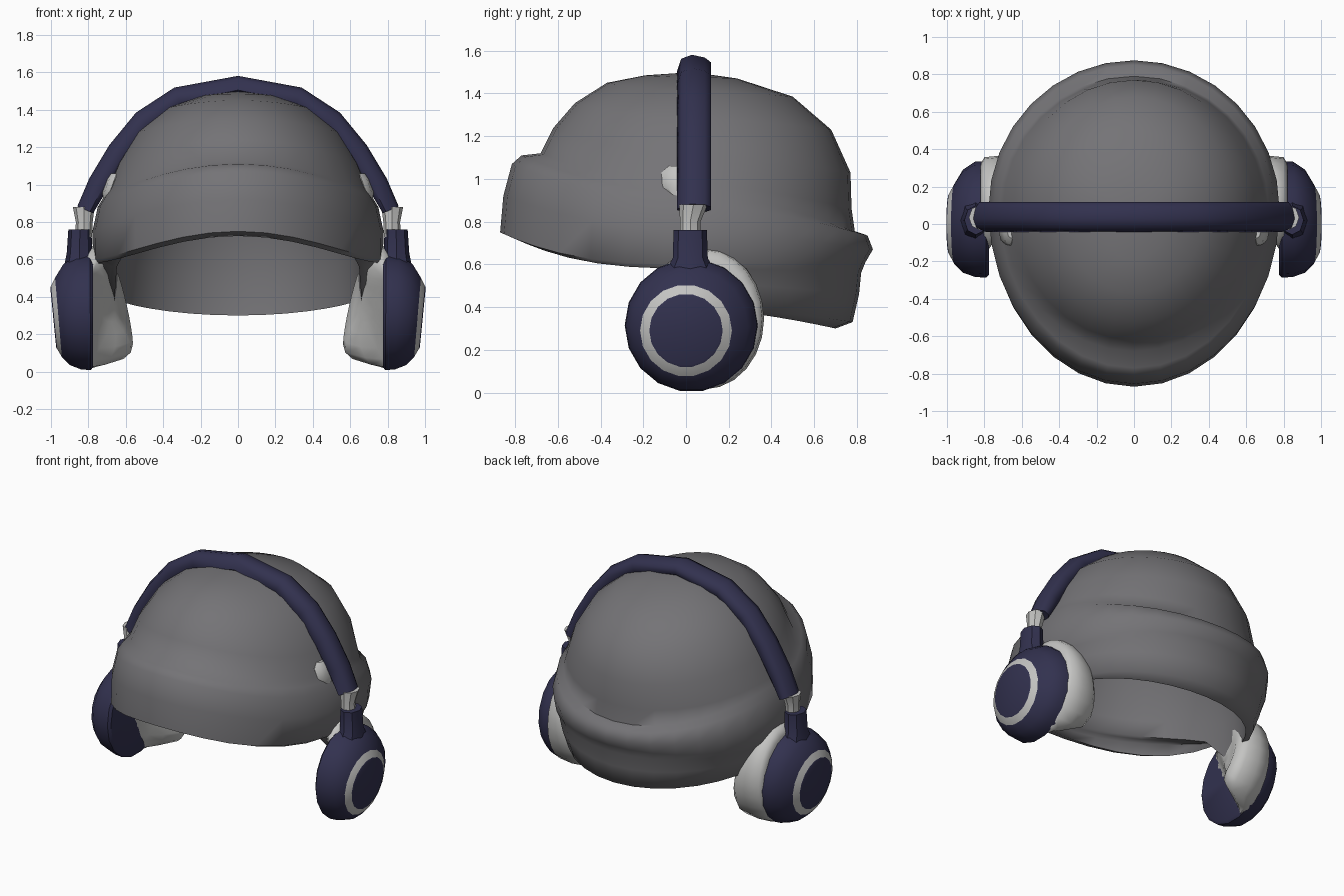
import bpy, bmesh, math
from mathutils import Vector

if "Cube" in bpy.data.objects:
    bpy.data.objects.remove(bpy.data.objects["Cube"])


def material(name, rgb):
    m = bpy.data.materials.new(name)
    m.diffuse_color = (*rgb, 1)
    m.use_nodes = True
    m.node_tree.nodes["Principled BSDF"].inputs["Base Color"].default_value = m.diffuse_color
    return m


GREY = material("wool_grey", (0.175, 0.172, 0.182))
NAVY = material("navy", (0.032, 0.031, 0.078))
LIGHT = material("light_grey", (0.55, 0.55, 0.54))


def finish(name, bm, mats, angle=40):
    bmesh.ops.recalc_face_normals(bm, faces=bm.faces)
    me = bpy.data.meshes.new(name)
    bm.to_mesh(me)
    bm.free()
    for m in mats:
        me.materials.append(m)
    ob = bpy.data.objects.new(name, me)
    bpy.context.collection.objects.link(ob)
    bpy.ops.object.select_all(action='DESELECT')
    ob.select_set(True)
    bpy.context.view_layer.objects.active = ob
    bpy.ops.object.shade_smooth_by_angle(angle=math.radians(angle))
    return ob


def loft(rings, caps=True, mat_of=lambda i: 0):
    """Skin a list of closed rings; single-point rings become poles."""
    bm = bmesh.new()
    vs = [[bm.verts.new(p) for p in r] for r in rings]
    for i, (a, b) in enumerate(zip(vs, vs[1:])):
        n = max(len(a), len(b))
        for k in range(n):
            j = (k + 1) % n
            if len(a) == 1:
                q = (a[0], b[k], b[j])
            elif len(b) == 1:
                q = (a[k], a[j], b[0])
            else:
                q = (a[k], a[j], b[j], b[k])
            bm.faces.new(q).material_index = mat_of(i)
    if caps:
        for r in (vs[0], vs[-1]):
            if len(r) > 2:
                bm.faces.new(r)
    return bm


# Hat: each ring is front y, front z, side x, side z, back y, back z, front rise power
HAT = [
    (-0.40, 1.32, 0.40, 1.28, 0.48, 1.28, 2),     # lining
    (-0.58, 1.08, 0.58, 1.00, 0.68, 0.95, 2),
    (-0.68, 0.86, 0.65, 0.62, 0.73, 0.50, .7),
    (-0.73, 0.78, 0.66, 0.39, 0.70, 0.30, .5),    # hem
    (-0.75, 0.77, 0.69, 0.40, 0.78, 0.33, .5),
    (-0.77, 0.75, 0.735, 0.51, 0.81, 0.46, .7),
    (-0.81, 0.725, 0.76, 0.58, 0.82, 0.56, 3),    # rolled brim
    (-0.87, 0.75, 0.775, 0.60, 0.84, 0.61, 3),
    (-0.855, 0.92, 0.778, 0.75, 0.875, 0.67, 2),
    (-0.815, 1.07, 0.75, 0.88, 0.85, 0.735, 2),
    (-0.77, 1.11, 0.72, 0.93, 0.79, 0.755, 2),
    (-0.68, 1.12, 0.70, 0.97, 0.775, 0.86, 2),    # crown
    (-0.62, 1.24, 0.645, 1.11, 0.77, 1.03, 2),
    (-0.52, 1.355, 0.54, 1.28, 0.68, 1.23, 2),
    (-0.37, 1.45, 0.38, 1.41, 0.50, 1.385, 2),
    (-0.19, 1.485, 0.20, 1.475, 0.24, 1.47, 2),
]
N = 32
rings = [[(0, 0.05, 1.40)]]
for fy, fz, sx, sz, by, bz, p in HAT:
    ring, cy = [], 0.08
    for k in range(N):
        a = 2 * math.pi * k / N
        s = math.sin(a)
        if s < 0:
            y, z = cy + (cy - fy) * s, sz + (fz - sz) * abs(s) ** p
        else:
            y, z = cy + (by - cy) * s, sz + (bz - sz) * s ** 1.5
        ring.append((sx * math.cos(a), y, z))
    rings.append(ring)
rings.append([(0, 0.03, 1.50)])
finish("beanie", loft(rings), [GREY], 60)

# Headband: thick ridged strap swept over the crown, thicker towards the ends
half = [(0.325, 1.475, 1.45), (0.515, 1.35, 1.6), (0.65, 1.185, 1.7),
        (0.755, 1.01, 1.6), (0.817, 0.865, 1.1)]
path = [(-x, z, t) for x, z, t in reversed(half)] + [(0, 1.535, 1.2)] + half
section = [(-0.08, -0.025), (-0.055, -0.042), (0.055, -0.042), (0.08, -0.025),
           (0.08, 0.01), (0.05, 0.033), (-0.01, 0.046), (-0.06, 0.028)]
rings = []
for i, (x, z, thick) in enumerate(path):
    p0, p1 = path[max(i - 1, 0)], path[min(i + 1, len(path) - 1)]
    t = Vector((p1[0] - p0[0], p1[1] - p0[1])).normalized()
    ring = []
    for w, d in section:
        d *= thick if d < 0 else 1
        ring.append((x - t.y * d, 0.038 + w, z + t.x * d))
    rings.append(ring)
finish("headband", loft(rings), [NAVY], 65)


def lathe_x(profile, side, cy, cz, shape, squash=1.0, n=18, mat_of=lambda i: 0):
    """Turn (x, radius, drop) points about the x axis; shape(x, dy, dz) bends x."""
    rings = []
    for x, r, drop in profile:
        ring = []
        for k in range(n if r else 1):
            a = 2 * math.pi * k / n
            dy, dz = squash * r * math.cos(a), r * math.sin(a)
            ring.append((side * shape(x, dy, dz), cy + dy - drop, cz + dz - drop))
        rings.append(ring)
    return loft(rings, True, mat_of)


def cup_shape(x, dy, dz):
    """Outer face tips inward at the bottom."""
    return x + min((x - 0.77) / 0.2, 1.1) * 0.09 * dz


def pad_shape(x, dy, dz):
    """Cushion swells at the back and sinks into the cup at the lower front."""
    if x > 0.79:
        return x
    swell = max(0.0, min(1.0, (dy + 0.5 * dz + 0.17) / 0.2))
    swell = swell * swell * (3 - 2 * swell)
    depth = 0.79 - x
    lean = min(depth / 0.16, 1) * (0.22 * dz - 0.12 * dy)
    return 0.79 - max(depth - lean, 0) * swell


def post(levels, side, n=8):
    """Upright post from (z, x, y, x radius, y radius) levels."""
    return loft([[(side * (x + rx * math.cos(2 * math.pi * k / n)),
                   y + ry * math.sin(2 * math.pi * k / n), z) for k in range(n)]
                 for z, x, y, rx, ry in levels])


for side, tag in ((1, "right"), (-1, "left")):
    # Ear cup with a pale ring around the outer disc
    cup = [(0.775, 0, 0), (0.775, 0.295, 0), (0.79, 0.312, 0), (0.85, 0.308, 0),
           (0.915, 0.275, .01), (0.96, 0.215, .025), (0.983, 0.172, .025),
           (0.988, 0.162, .025), (0.988, 0, .025)]
    finish(tag + "_ear_cup",
           lathe_x(cup, side, 0.025, 0.315, cup_shape,
                   mat_of=lambda i: 1 if i == 5 else 0), [NAVY, LIGHT])
    # Soft ear cushion, thickest at the back
    pad = [(0.65, 0, 0), (0.645, 0.08, 0), (0.635, 0.15, 0), (0.615, 0.22, 0),
           (0.625, 0.28, 0), (0.66, 0.32, 0), (0.73, 0.33, 0), (0.80, 0.32, 0),
           (0.82, 0.28, 0), (0.82, 0, 0)]
    finish(tag + "_ear_cushion",
           lathe_x(pad, side, 0.085, 0.345, pad_shape, squash=0.85, n=24), [LIGHT], 60)
    # Stem, slider and band lining pad
    finish(tag + "_stem",
           post([(0.54, 0.85, 0.02, 0.085, 0.13), (0.63, 0.848, 0.02, 0.068, 0.082),
                 (0.76, 0.845, 0.02, 0.062, 0.078)], side), [NAVY])
    finish(tag + "_slider",
           post([(0.72, 0.825, 0.02, 0.045, 0.05), (0.80, 0.822, 0.02, 0.045, 0.048),
                 (0.88, 0.825, 0.035, 0.058, 0.067)], side), [LIGHT])
    finish(tag + "_band_pad",
           post([(0.92, 0.70, -0.03, 0.02, 0.04), (0.96, 0.685, -0.03, 0.04, 0.08),
                 (1.03, 0.66, -0.03, 0.04, 0.085), (1.06, 0.65, -0.03, 0.03, 0.05)],
                side), [LIGHT])
